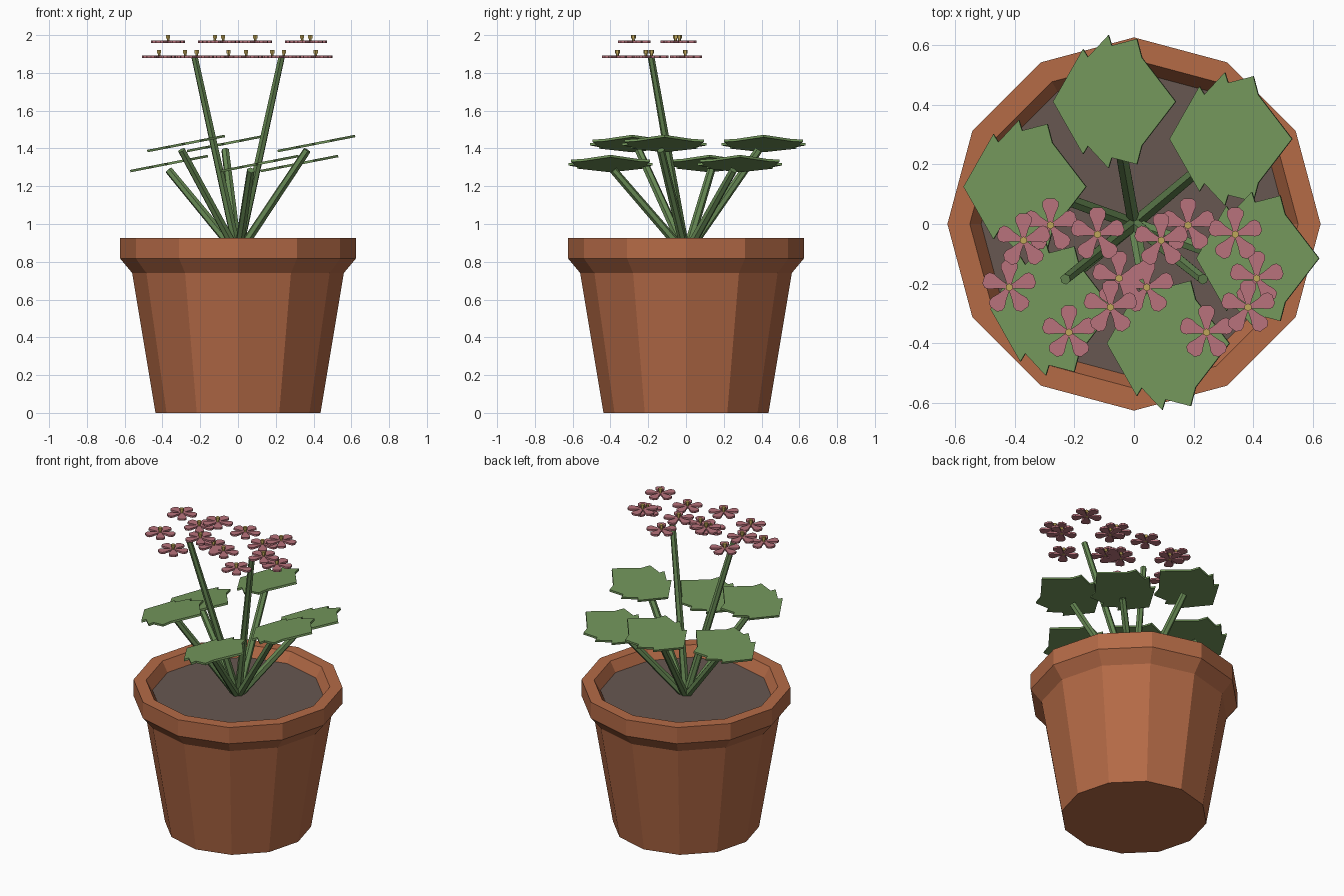
import bpy, bmesh, math
from mathutils import Vector, Matrix

if "Cube" in bpy.data.objects:
    bpy.data.objects.remove(bpy.data.objects["Cube"])

def material(name, rgb):
    m = bpy.data.materials.new(name)
    m.diffuse_color = (*rgb, 1)
    m.use_nodes = True
    m.node_tree.nodes["Principled BSDF"].inputs["Base Color"].default_value = m.diffuse_color
    return m

TERRACOTTA = material("terracotta", (0.46, 0.145, 0.062))
SOIL = material("soil", (0.135, 0.097, 0.082))
LEAF = material("leaf green", (0.17, 0.305, 0.105))
STEM = material("stem green", (0.135, 0.25, 0.088))
PETAL = material("petal pink", (0.48, 0.17, 0.20))
YELLOW = material("stamen yellow", (0.52, 0.38, 0.10))

def finish(name, bm, mat):
    bmesh.ops.recalc_face_normals(bm, faces=bm.faces)
    me = bpy.data.meshes.new(name)
    bm.to_mesh(me)
    bm.free()
    me.materials.append(mat)
    ob = bpy.data.objects.new(name, me)
    bpy.context.collection.objects.link(ob)
    return ob

def lathe(name, profile, sides, mat):
    bm = bmesh.new()
    rings = [[bm.verts.new((r * math.cos(math.tau * i / sides), r * math.sin(math.tau * i / sides), z))
              for i in range(sides)] for r, z in profile]
    for a, b in zip(rings, rings[1:]):
        for i in range(sides):
            j = (i + 1) % sides
            bm.faces.new((a[i], a[j], b[j], b[i]))
    bm.faces.new(rings[0])
    bm.faces.new(rings[-1])
    return finish(name, bm, mat)

def plate(bm, outline, thickness, matrix):
    # extruded flat outline, centred on its plane
    layers = [[bm.verts.new(matrix @ Vector((x, y, s * thickness / 2))) for x, y in outline] for s in (-1, 1)]
    bm.faces.new(layers[0][::-1])
    bm.faces.new(layers[1])
    n = len(outline)
    for i in range(n):
        j = (i + 1) % n
        bm.faces.new((layers[0][i], layers[0][j], layers[1][j], layers[1][i]))

def rod(bm, a, b, r1, r2, sides=6):
    a, b = Vector(a), Vector(b)
    d = b - a
    m = Matrix.Translation((a + b) / 2) @ d.to_track_quat('Z', 'Y').to_matrix().to_4x4()
    bmesh.ops.create_cone(bm, cap_ends=True, segments=sides, radius1=r1, radius2=r2, depth=d.length, matrix=m)

# Pot with flared rim, and the soil inside
lathe("pot", [(0.437, 0), (0.56, 0.74), (0.625, 0.818), (0.625, 0.925), (0.55, 0.925), (0.505, 0.845)], 12, TERRACOTTA)
lathe("soil", [(0.50, 0.83), (0.512, 0.86)], 12, SOIL)

# Six serrated leaves, all tilted the same way, on leaning stalks
half = [(0.209, 0), (0.094, 0.147), (0.077, 0.210), (-0.009, 0.188), (-0.020, 0.223),
        (-0.090, 0.149), (-0.107, 0.176), (-0.209, 0)]
leaf_outline = half + [(x, -y) for x, y in half[-2:0:-1]]
centres = [(0.325, 0.285), (-0.065, 0.41), (-0.365, 0.125), (-0.275, -0.285), (0.115, -0.40), (0.415, -0.115)]
tilt = Matrix.Rotation(math.radians(-11), 4, 'Y')
for i, (x, y) in enumerate(centres):
    lift = 0.106 * (i % 2)
    bm = bmesh.new()
    plate(bm, leaf_outline, 0.013, Matrix.Translation((x, y, 1.32 + lift)) @ tilt)
    finish(f"leaf_{i + 1}", bm, LEAF)
    a = math.radians(40 + 60 * i)
    bm = bmesh.new()
    rod(bm, (0, 0, 0.84), (0.39 * math.cos(a), 0.39 * math.sin(a), 1.285 + lift), 0.024, 0.021)
    finish(f"leaf_stalk_{i + 1}", bm, STEM)

# Two tall stems, each topped by seven five-petalled flowers
half_petal = [(0.008, 0.007), (0.04, 0.017), (0.062, 0.027), (0.078, 0.027), (0.09, 0.014)]
petal_outline = half_petal + [(x, -y) for x, y in half_petal[::-1]]
# x, y offset from the stem top, and whether the flower sits in the upper tier
offsets = [(-0.05, 0.181, 0), (-0.14, 0.13, 1), (-0.188, -0.027, 0), (0.012, -0.178, 0),
           (0.151, -0.094, 1), (0.108, 0.15, 1), (0.18, 0.003, 0)]
for side, sx in (("left", -0.23), ("right", 0.231)):
    bm = bmesh.new()
    rod(bm, (0, 0, 0.84), (sx, -0.185, 1.885), 0.024, 0.018)
    finish(f"flower_stem_{side}", bm, STEM)
    petals, stamens = bmesh.new(), bmesh.new()
    for dx, dy, upper in offsets:
        c = Vector((sx + dx, -0.185 + dy, 1.885 + 0.08 * upper))
        for k in range(5):
            m = Matrix.Translation(c) @ Matrix.Rotation(math.radians(90 + 72 * k), 4, 'Z')
            plate(petals, petal_outline, 0.012, m)
        # slim stamen with a knob
        rod(stamens, c - Vector((0, 0, 0.006)), c + Vector((0, 0, 0.02)), 0.009, 0.007)
        rod(stamens, c + Vector((0, 0, 0.018)), c + Vector((0, 0, 0.035)), 0.013, 0.013)
    finish(f"flower_petals_{side}", petals, PETAL)
    finish(f"flower_stamens_{side}", stamens, YELLOW)
